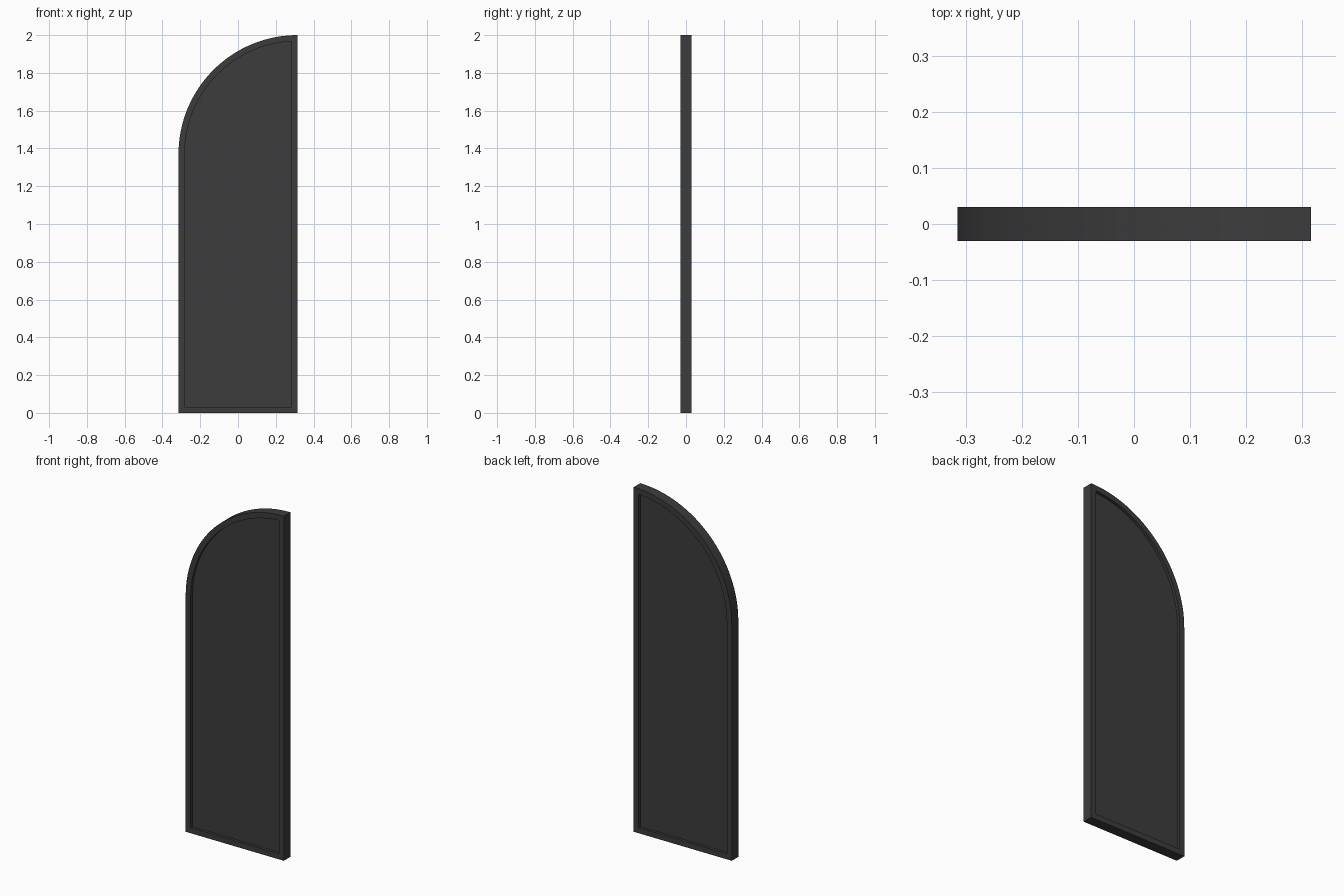
import bpy
import math

if "Cube" in bpy.data.objects:
    bpy.data.objects.remove(bpy.data.objects["Cube"])

HALF_W, HEIGHT, HALF_T = 0.315, 2.0, 0.03
BORDER, RECESS, STEPS = 0.032, 0.016, 32
RADIUS = 2 * HALF_W

mat = bpy.data.materials.new("dark_charcoal")
mat.diffuse_color = (0.045, 0.045, 0.045, 1)
mat.use_nodes = True
mat.node_tree.nodes["Principled BSDF"].inputs["Base Color"].default_value = mat.diffuse_color


def outline(inset):
    """Quarter-arched door outline in x, z, shrunk by inset."""
    cx, cz, r = HALF_W, HEIGHT - RADIUS, RADIUS - inset
    end = math.acos(inset / r)
    pts = [(-HALF_W + inset, inset), (HALF_W - inset, inset)]
    for i in range(STEPS + 1):
        a = end * (1 - i / STEPS)
        pts.append((cx - r * math.cos(a), cz + r * math.sin(a)))
    return pts


def add_object(name, verts, faces):
    mesh = bpy.data.meshes.new(name)
    mesh.from_pydata(verts, [], faces)
    mesh.materials.append(mat)
    obj = bpy.data.objects.new(name, mesh)
    bpy.context.collection.objects.link(obj)
    bpy.context.view_layer.objects.active = obj
    obj.select_set(True)
    bpy.ops.object.shade_smooth_by_angle(angle=math.radians(30))
    obj.select_set(False)
    return obj


def ring(pts, y):
    return [(x, y, z) for x, z in pts]


outer, inner = outline(0), outline(BORDER)
n = len(outer)

# Raised border: four loops joined into a closed rectangular section
loops = [ring(outer, -HALF_T), ring(outer, HALF_T),
         ring(inner, HALF_T), ring(inner, -HALF_T)]
faces = []
for k in range(4):
    a, b = k * n, ((k + 1) % 4) * n
    for i in range(n):
        j = (i + 1) % n
        faces.append((a + i, b + i, b + j, a + j))
add_object("door_frame", sum(loops, []), faces)

# Recessed panel, visible on both sides
d = HALF_T - RECESS
front, back = list(range(n)), list(range(n, 2 * n))
sides = [(i, i + n, (i + 1) % n + n, (i + 1) % n) for i in range(n)]
add_object("door_panel", ring(inner, -d) + ring(inner, d),
           [front, back[::-1]] + sides)
